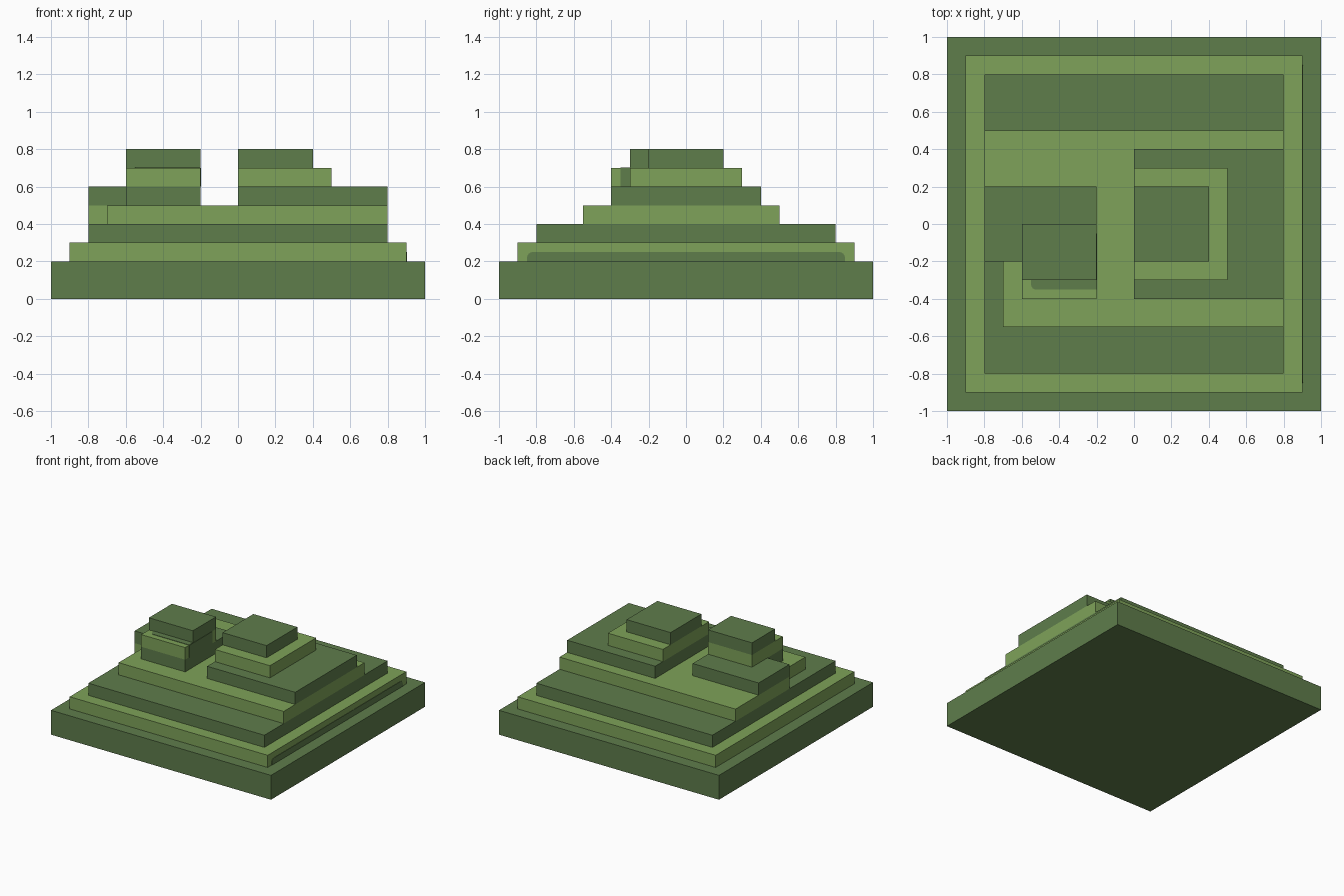
import bpy, bmesh, math
from mathutils import Matrix

if "Cube" in bpy.data.objects:
    bpy.data.objects.remove(bpy.data.objects["Cube"])


def material(name, rgb):
    m = bpy.data.materials.new(name)
    m.diffuse_color = (*rgb, 1)
    m.use_nodes = True
    m.node_tree.nodes["Principled BSDF"].inputs["Base Color"].default_value = m.diffuse_color
    return m


DARK = material("dark_green", (0.114, 0.205, 0.071))
LIGHT = material("light_green", (0.209, 0.362, 0.100))


def prism(name, outline, z0, z1, mat, matrix=None):
    """Extrude a flat outline upward from z0 to z1."""
    bm = bmesh.new()
    face = bm.faces.new([bm.verts.new((x, y, z0)) for x, y in outline])
    ext = bmesh.ops.extrude_face_region(bm, geom=[face])
    verts = [v for v in ext["geom"] if isinstance(v, bmesh.types.BMVert)]
    bmesh.ops.translate(bm, verts=verts, vec=(0, 0, z1 - z0))
    if matrix:
        bm.transform(matrix)
    bmesh.ops.recalc_face_normals(bm, faces=bm.faces)
    me = bpy.data.meshes.new(name)
    bm.to_mesh(me)
    bm.free()
    me.materials.append(mat)
    ob = bpy.data.objects.new(name, me)
    bpy.context.collection.objects.link(ob)
    return ob


def rect(x0, x1, y0, y1):
    return [(x0, y0), (x1, y0), (x1, y1), (x0, y1)]


def rounded(x0, x1, y0, y1, r, corners):
    """Rectangle with only the listed corners (0 = lower left, anticlockwise) rounded."""
    pts = []
    for i, (x, y) in enumerate(rect(x0, x1, y0, y1)):
        if i not in corners:
            pts.append((x, y))
            continue
        cx = x + (r if i in (0, 3) else -r)
        cy = y + (r if i in (0, 1) else -r)
        for k in range(5):
            a = math.pi + (i + k / 4) * math.pi / 2
            pts.append((cx + r * math.cos(a), cy + r * math.sin(a)))
    return pts


# Stepped base terraces
prism("base_slab", rect(-1, 1, -1, 1), 0, 0.2, DARK)
prism("second_terrace", rect(-0.9, 0.9, -0.9, 0.9), 0.2, 0.3, LIGHT)
prism("third_terrace", rect(-0.8, 0.8, -0.8, 0.8), 0.3, 0.4, DARK)
prism("fourth_terrace", [(-0.7, -0.55), (0.8, -0.55), (0.8, 0.5), (-0.8, 0.5),
                         (-0.8, -0.2), (-0.7, -0.2)], 0.4, 0.5, LIGHT)

# Right hill
prism("right_hill_lower", rect(0, 0.8, -0.4, 0.4), 0.5, 0.6, DARK)
prism("right_hill_middle", rect(0, 0.5, -0.3, 0.3), 0.6, 0.7, LIGHT)
prism("right_hill_top", rect(0, 0.4, -0.2, 0.2), 0.7, 0.8, DARK)

# Left hill
prism("left_hill_lower", [(-0.6, -0.4), (-0.2, -0.4), (-0.2, 0.2), (-0.8, 0.2),
                          (-0.8, -0.2), (-0.6, -0.2)], 0.5, 0.6, DARK)
prism("left_hill_middle", rect(-0.6, -0.2, -0.4, 0), 0.6, 0.7, LIGHT)
prism("left_hill_top", rect(-0.6, -0.2, -0.3, 0), 0.7, 0.8, DARK)

# Dark painted patches: one on top of the left hill's step, two on +x faces
prism("left_hill_step_patch", rounded(-0.55, -0.2, -0.35, -0.3, 0.025, [0]),
      0.7, 0.703, DARK)
# maps outline (x, y) to (y, z) and height to x
side = Matrix(((0, 0, 1, 0), (1, 0, 0, 0), (0, 1, 0, 0), (0, 0, 0, 1)))
prism("left_hill_side_patch", rect(-0.35, -0.05, 0.6, 0.7), -0.2, -0.197, DARK, side)
prism("second_terrace_side_patch", rounded(-0.85, 0.85, 0.2, 0.25, 0.03, [2, 3]),
      0.9, 0.903, DARK, side)
